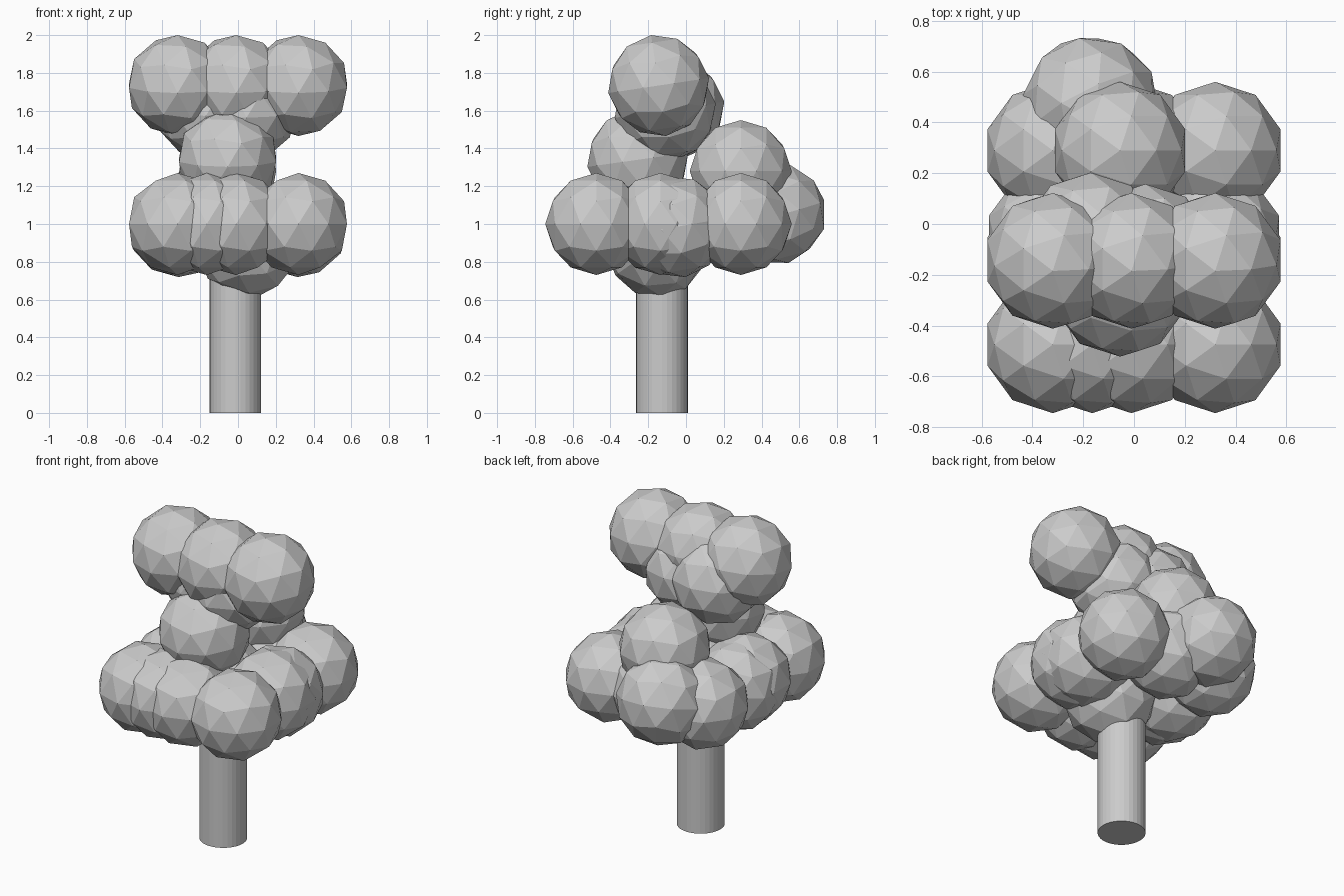
import bpy, math

if "Cube" in bpy.data.objects:
    bpy.data.objects.remove(bpy.data.objects["Cube"])

# One flat grey for the whole tree
grey = bpy.data.materials.new("grey")
grey.diffuse_color = (0.6, 0.6, 0.6, 1)
grey.use_nodes = True
grey.node_tree.nodes["Principled BSDF"].inputs["Base Color"].default_value = grey.diffuse_color

R = 0.27          # radius of every leaf clump


def clump(name, x, y, z, rx=0, ry=0, rz=0):
    bpy.ops.mesh.primitive_ico_sphere_add(
        subdivisions=2, radius=R, location=(x, y, z),
        rotation=[math.radians(a) for a in (rx, ry, rz)])
    ob = bpy.context.object
    ob.name = name
    ob.data.materials.append(grey)
    return ob


# Trunk
bpy.ops.mesh.primitive_cylinder_add(vertices=32, radius=0.137, depth=1.0,
                                    location=(-0.014, -0.127, 0.5))
trunk = bpy.context.object
trunk.name = "trunk"
trunk.data.materials.append(grey)

# Lower crown: three by three grid of clumps
for y, row in ((-0.475, "front"), (-0.135, "middle"), (0.29, "back")):
    for x, col in ((-0.32, "left"), (-0.01, "centre"), (0.32, "right")):
        clump(f"lower_leaves_{row}_{col}", x, y, 1.0)

# Extra lower clumps that break up the grid
for s, side in ((-1, "left"), (1, "right")):
    clump(f"lower_leaves_side_{side}", s * 0.315, -0.05, 0.985, 10, 0, 0)
clump("lower_leaves_front_extra", -0.165, -0.475, 1.0)
clump("lower_leaves_back_extra", -0.17, 0.475, 1.055, 15, 0, 10)
clump("under_leaves", 0.05, -0.155, 0.88, 5, -12, 0)

# Middle crown
clump("middle_leaves_front", -0.055, -0.255, 1.34, 8)
clump("middle_leaves_back", -0.055, 0.29, 1.28)
clump("middle_leaves_left", -0.17, -0.065, 1.61, 8)
clump("middle_leaves_right", 0.045, -0.11, 1.6, 8)

# Top crown: a row of three tilted clumps
for x, col in ((-0.32, "left"), (-0.01, "centre"), (0.32, "right")):
    clump(f"top_leaves_{col}", x, -0.145, 1.733, 8.5)
